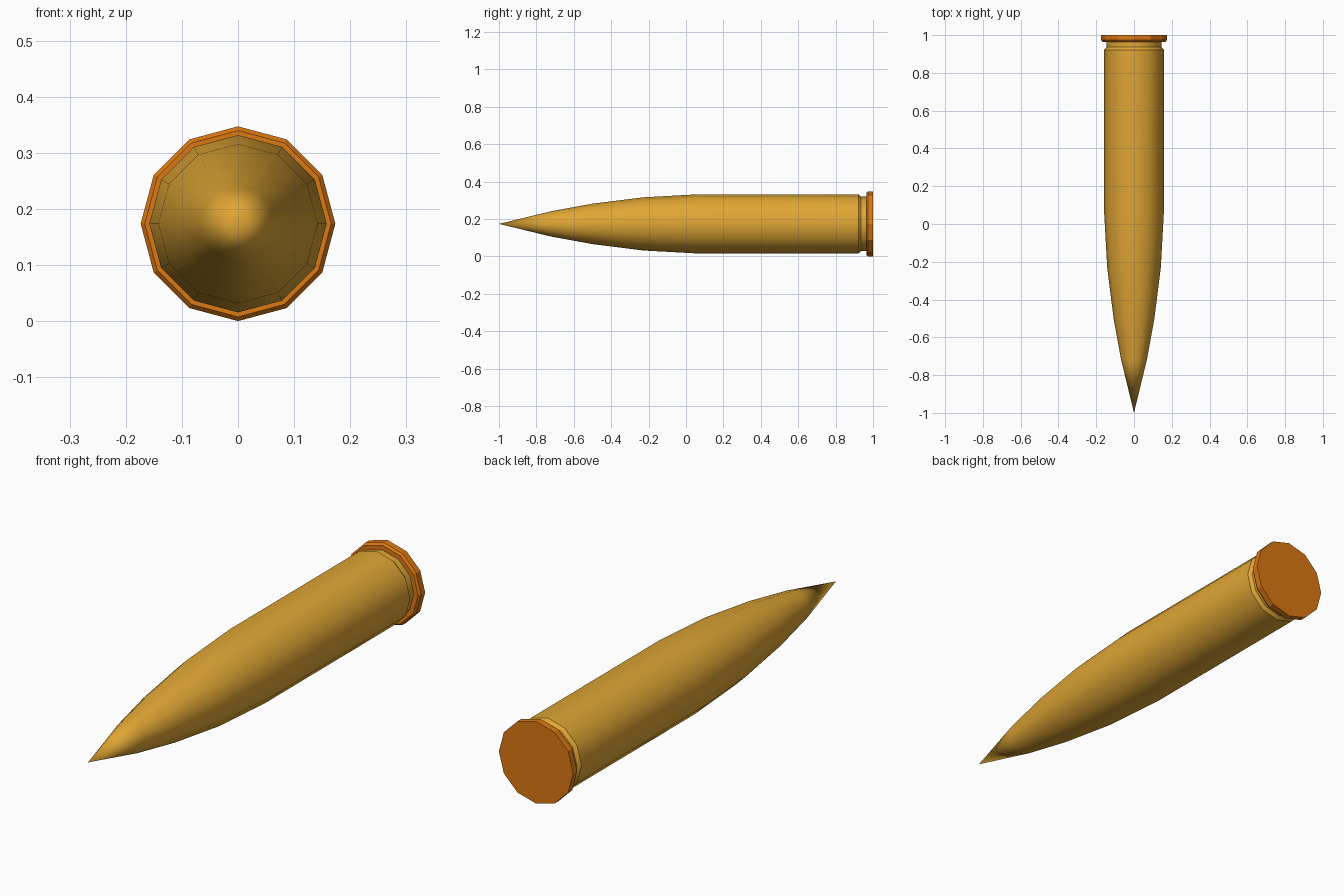
import bpy, bmesh, math

if "Cube" in bpy.data.objects:
    bpy.data.objects.remove(bpy.data.objects["Cube"])

SIDES = 12
CENTRE_Z = 0.1735


def material(name, rgb):
    m = bpy.data.materials.new(name)
    m.diffuse_color = (*rgb, 1)
    m.use_nodes = True
    m.node_tree.nodes["Principled BSDF"].inputs["Base Color"].default_value = m.diffuse_color
    return m


def lathe(name, profile, mat, smooth_angle=None):
    """Turn a (y, radius) profile around the long axis; radius 0 makes a point."""
    bm = bmesh.new()
    rings = []
    for y, r in profile:
        if r == 0:
            rings.append([bm.verts.new((0, y, CENTRE_Z))] * SIDES)
        else:
            angles = [2 * math.pi * i / SIDES for i in range(SIDES)]
            rings.append([bm.verts.new((r * math.sin(a), y, CENTRE_Z + r * math.cos(a)))
                          for a in angles])
    for a, b in zip(rings, rings[1:]):
        for i in range(SIDES):
            j = (i + 1) % SIDES
            bm.faces.new(list(dict.fromkeys((a[i], a[j], b[j], b[i]))))
    for ring in (rings[0], rings[-1]):
        if ring[0] is not ring[1]:
            bm.faces.new(ring)
    bmesh.ops.recalc_face_normals(bm, faces=bm.faces)
    mesh = bpy.data.meshes.new(name)
    bm.to_mesh(mesh)
    bm.free()
    mesh.materials.append(mat)
    obj = bpy.data.objects.new(name, mesh)
    bpy.context.collection.objects.link(obj)
    if smooth_angle:
        bpy.ops.object.select_all(action='DESELECT')
        obj.select_set(True)
        bpy.context.view_layer.objects.active = obj
        bpy.ops.object.shade_smooth_by_angle(angle=math.radians(smooth_angle))
    return obj


brass = material("brass", (0.74, 0.38, 0.035))
copper = material("copper orange", (0.72, 0.19, 0.006))

# Pointed nose, straight casing and narrow groove
lathe("casing", [(-1, 0), (-0.72, 0.068), (-0.5, 0.108), (-0.23, 0.142), (0.06, 0.158),
                 (0.922, 0.158), (0.936, 0.146), (0.968, 0.146)], brass, 38)

# Flanged base rim with a small front chamfer
lathe("base_rim", [(0.964, 0.166), (0.973, 0.1735), (1, 0.1735)], copper)
